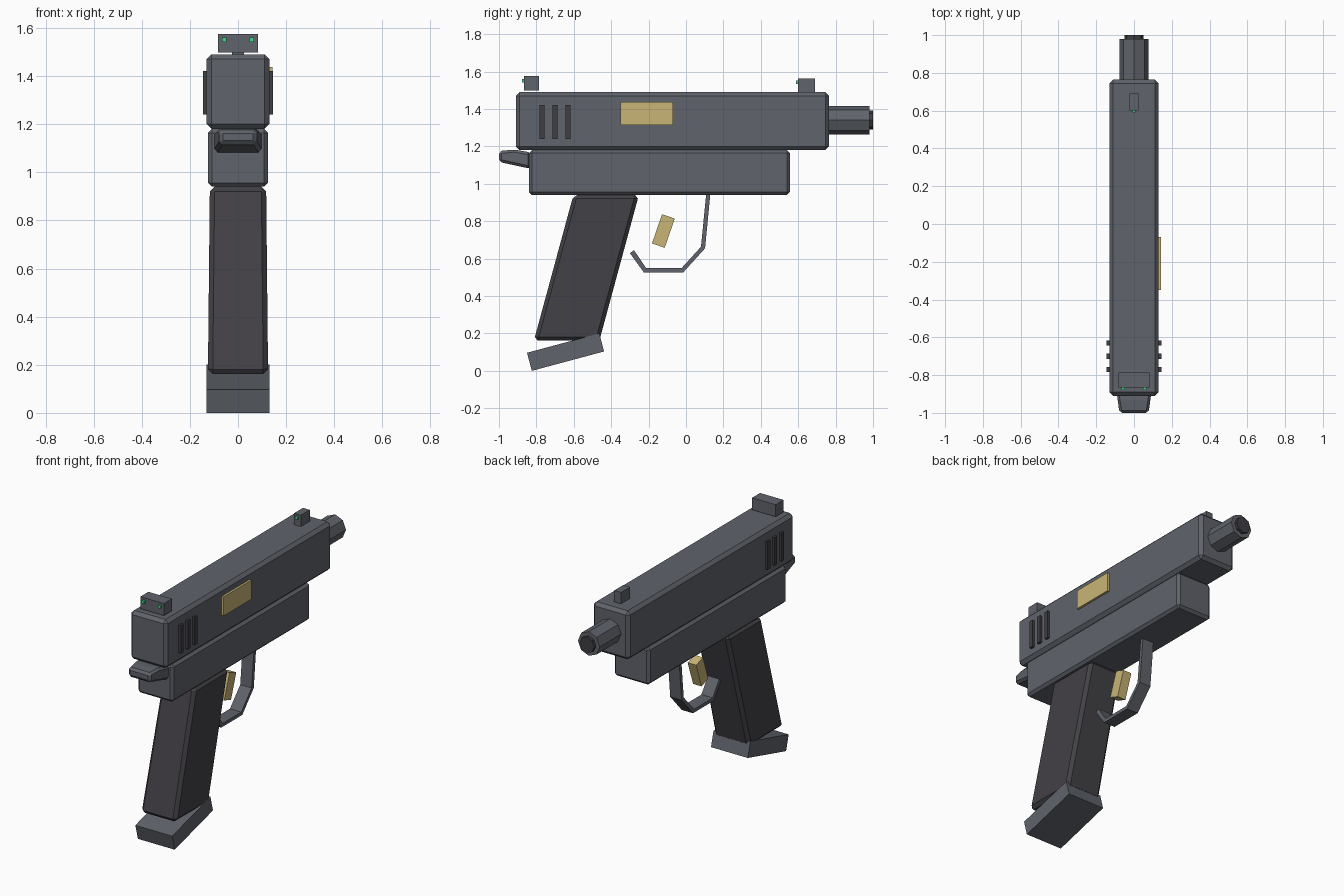
import bpy, bmesh
from math import radians
from mathutils import Matrix

if "Cube" in bpy.data.objects:
    bpy.data.objects.remove(bpy.data.objects["Cube"])


def material(name, rgb):
    m = bpy.data.materials.new(name)
    m.diffuse_color = (*rgb, 1)
    m.use_nodes = True
    m.node_tree.nodes["Principled BSDF"].inputs["Base Color"].default_value = m.diffuse_color
    return m


STEEL = material("steel", (0.115, 0.125, 0.145))
DARK = material("dark_metal", (0.05, 0.05, 0.055))
RUBBER = material("grip_rubber", (0.055, 0.052, 0.06))
BRASS = material("brass", (0.58, 0.46, 0.18))
GREEN = material("sight_green", (0.05, 0.65, 0.25))


def finish(name, bm, mat, bevel=0.0):
    bmesh.ops.recalc_face_normals(bm, faces=bm.faces)
    if bevel:
        bmesh.ops.bevel(bm, geom=bm.edges[:], offset=bevel, segments=1,
                        affect='EDGES', profile=0.5)
    me = bpy.data.meshes.new(name)
    bm.to_mesh(me)
    bm.free()
    me.materials.append(mat)
    ob = bpy.data.objects.new(name, me)
    bpy.context.collection.objects.link(ob)
    return ob


def box(name, x, y, z, mat, bevel=0.0, tilt=0.0):
    """Box from (min, max) ranges, tilted about x in degrees."""
    bm = bmesh.new()
    mid = [(a + b) / 2 for a, b in (x, y, z)]
    size = [b - a for a, b in (x, y, z)]
    mat4 = (Matrix.Translation(mid) @ Matrix.Rotation(radians(tilt), 4, 'X')
            @ Matrix.Diagonal((*size, 1)))
    bmesh.ops.create_cube(bm, size=1, matrix=mat4)
    return finish(name, bm, mat, bevel)


def prism(name, profile, half_widths, mat, bevel=0.0):
    """Side profile (y, z) spanning x, with a half width per point."""
    bm = bmesh.new()
    left, right = ([bm.verts.new((s * w, y, z)) for (y, z), w in zip(profile, half_widths)]
                   for s in (-1, 1))
    bm.faces.new(left)
    bm.faces.new(right[::-1])
    n = len(profile)
    for i in range(n):
        j = (i + 1) % n
        bm.faces.new((left[i], right[i], right[j], left[j]))
    return finish(name, bm, mat, bevel)


def tube(name, r, y0, y1, z, mat):
    bm = bmesh.new()
    m = Matrix.Translation((0, (y0 + y1) / 2, z)) @ Matrix.Rotation(radians(90), 4, 'X')
    bmesh.ops.create_cone(bm, cap_ends=True, segments=8, radius1=r, radius2=r,
                          depth=y1 - y0, matrix=m)
    return finish(name, bm, mat)


# Slide, frame and barrel
box("slide", (-0.13, 0.13), (-0.91, 0.765), (1.18, 1.49), STEEL, 0.02)
box("frame", (-0.125, 0.125), (-0.84, 0.555), (0.94, 1.18), STEEL, 0.016)
tube("barrel", 0.077, 0.70, 0.98, 1.34, STEEL)
tube("muzzle_bore", 0.051, 0.90, 1.0, 1.34, DARK)

# Beavertail behind the frame
prism("beavertail", [(-1.0, 1.175), (-0.92, 1.183), (-0.83, 1.168), (-0.83, 1.08), (-1.0, 1.117)],
      [0.077, 0.09, 0.1, 0.1, 0.077], STEEL, 0.014)

# Grip and magazine base
prism("grip", [(-0.602, 0.94), (-0.252, 0.94), (-0.463, 0.162), (-0.813, 0.162)],
      [0.117, 0.117, 0.125, 0.125], RUBBER, 0.02)
box("magazine_base", (-0.13, 0.13), (-0.844, -0.444), (0.05, 0.15), STEEL, tilt=15)

# Trigger and its guard
box("trigger", (-0.03, 0.03), (-0.157, -0.085), (0.665, 0.83), BRASS, tilt=-19)
guard = [(0.13, 0.945), (0.102, 0.655), (-0.014, 0.527), (-0.226, 0.527), (-0.30, 0.629),
         (-0.278, 0.645), (-0.213, 0.549), (-0.024, 0.549), (0.08, 0.663), (0.108, 0.945)]
prism("trigger_guard", guard, [0.04] * len(guard), STEEL)

# Ejection port on the right side
box("ejection_port", (0.12, 0.144), (-0.35, -0.07), (1.315, 1.437), BRASS)

# Rear grip serrations on both sides
for side, s in (("left", -1), ("right", 1)):
    for i in range(3):
        y = -0.77 + 0.07 * i
        box(f"serration_{side}_{i + 1}", sorted((s * 0.12, s * 0.145)),
            (y - 0.0135, y + 0.0135), (1.24, 1.42), DARK)

# Sights with green dots
box("rear_sight", (-0.083, 0.083), (-0.866, -0.786), (1.498, 1.575), STEEL)
box("front_sight", (-0.024, 0.024), (0.60, 0.69), (1.485, 1.563), STEEL)
for name, x, y, z in (("rear_dot_left", -0.057, -0.87, 1.551),
                      ("rear_dot_right", 0.057, -0.87, 1.551),
                      ("front_dot", 0, 0.597, 1.543)):
    box(name, (x - 0.009, x + 0.009), (y - 0.008, y + 0.008), (z - 0.009, z + 0.009), GREEN)
